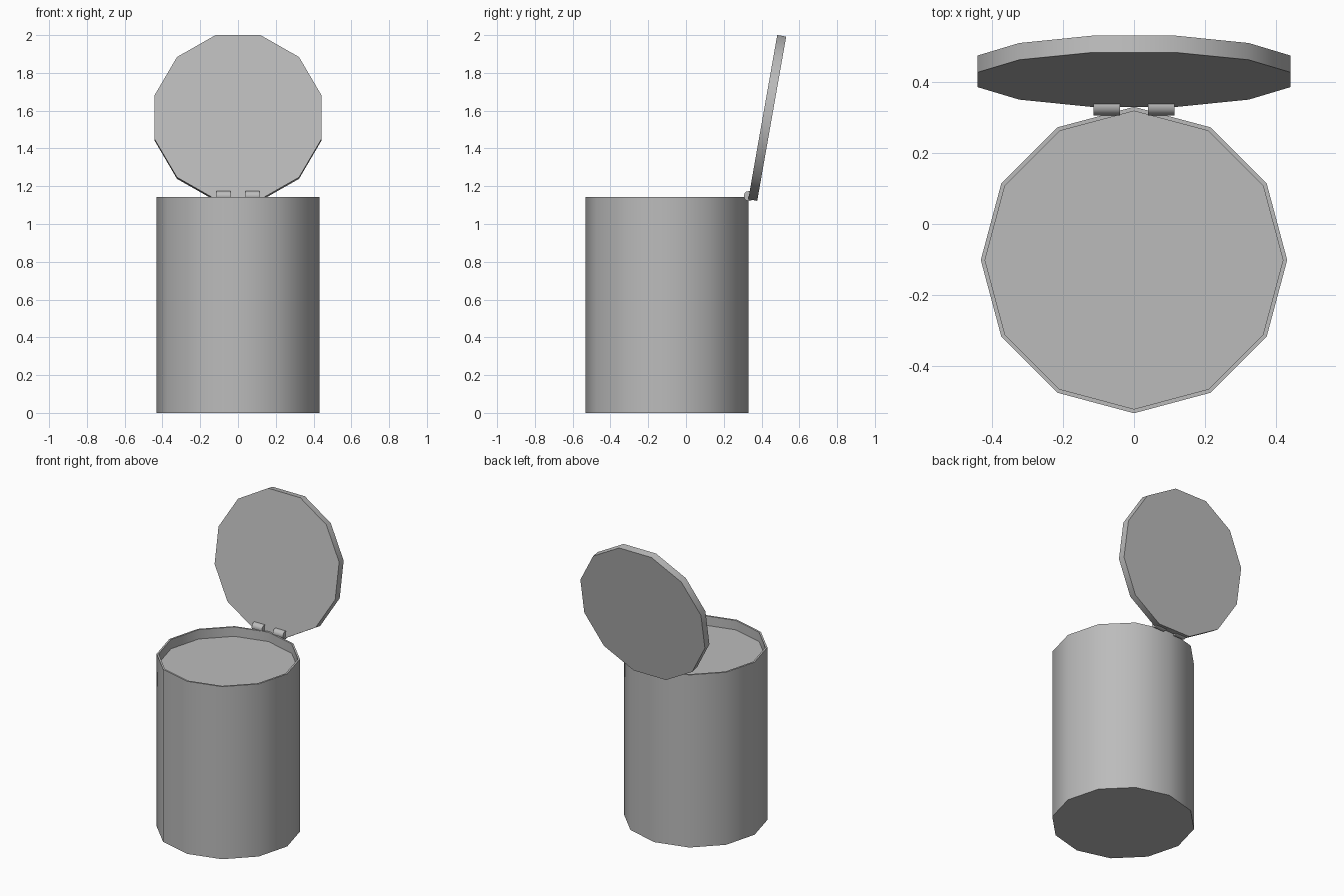
import bpy, bmesh, math
from mathutils import Matrix, Vector

if "Cube" in bpy.data.objects:
    bpy.data.objects.remove(bpy.data.objects["Cube"])

grey = bpy.data.materials.new("mid_grey")
grey.diffuse_color = (0.5, 0.5, 0.5, 1)
grey.use_nodes = True
grey.node_tree.nodes["Principled BSDF"].inputs["Base Color"].default_value = grey.diffuse_color


def prism(name, radius, depth, sides, matrix, recess=None):
    """Capped cylinder; recess = (rim width, depth) sinks the top face."""
    bm = bmesh.new()
    bmesh.ops.create_cone(bm, cap_ends=True, segments=sides,
                          radius1=radius, radius2=radius, depth=depth)
    if recess:
        top = max(bm.faces, key=lambda f: f.calc_center_median().z)
        bmesh.ops.inset_region(bm, faces=[top], thickness=recess[0])
        # sink the inner cap straight down
        ext = bmesh.ops.extrude_face_region(bm, geom=[top])["geom"]
        verts = [g for g in ext if isinstance(g, bmesh.types.BMVert)]
        bmesh.ops.translate(bm, verts=verts, vec=(0, 0, -recess[1]))
        if top.is_valid:
            bm.faces.remove(top)
        bmesh.ops.recalc_face_normals(bm, faces=bm.faces)
    bmesh.ops.transform(bm, matrix=matrix, verts=bm.verts)
    mesh = bpy.data.meshes.new(name)
    bm.to_mesh(mesh)
    bm.free()
    mesh.materials.append(grey)
    obj = bpy.data.objects.new(name, mesh)
    bpy.context.collection.objects.link(obj)
    bpy.ops.object.select_all(action='DESELECT')
    obj.select_set(True)
    bpy.context.view_layer.objects.active = obj
    bpy.ops.object.shade_smooth_by_angle(angle=math.radians(40))
    return obj


def place(x, y, z):
    return Matrix.Translation(Vector((x, y, z)))


# Bin body with a thin rim and a sunken inner surface
HEIGHT = 1.142
prism("bin_body", 0.4315, HEIGHT, 12, place(0, -0.1015, HEIGHT / 2), (0.012, 0.062))

# Open lid, leaning back ten degrees, with a flat edge at the hinge
prism("lid", 0.457, 0.048, 12,
      place(0, 0.43, 1.5615)
      @ Matrix.Rotation(math.radians(-100), 4, 'X')
      @ Matrix.Rotation(math.radians(15), 4, 'Z'))

# Two hinge barrels
for side, x in (("left", -0.077), ("right", 0.077)):
    prism("hinge_" + side, 0.027, 0.075, 12,
          place(x, 0.333, 1.148) @ Matrix.Rotation(math.pi / 2, 4, 'Y'))
